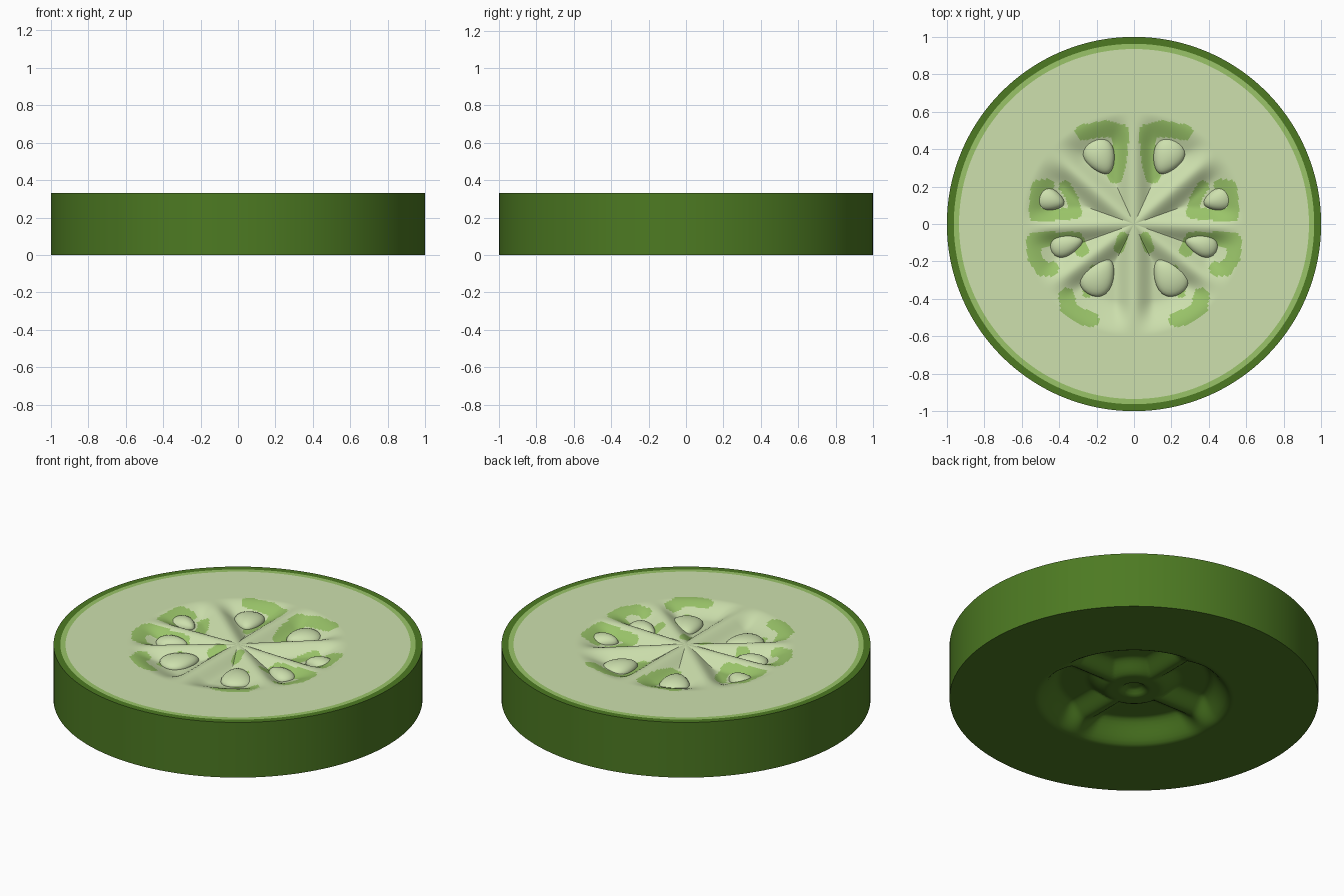
import bpy, bmesh, math
from mathutils import Vector

if "Cube" in bpy.data.objects:
    bpy.data.objects.remove(bpy.data.objects["Cube"])

TOP, SEGS = 0.33, 220


def material(name, rgb):
    m = bpy.data.materials.new(name)
    m.diffuse_color = (*rgb, 1)
    m.use_nodes = True
    m.node_tree.nodes["Principled BSDF"].inputs["Base Color"].default_value = m.diffuse_color
    return m


SKIN = material("skin_green", (0.074, 0.195, 0.016))
LIGHT = material("light_green", (0.32, 0.55, 0.14))
FLESH = material("pale_flesh", (0.61, 0.745, 0.42))


def smooth(a, b, x):
    t = max(0.0, min(1.0, (x - a) / (b - a)))
    return t * t * (3 - 2 * t)


def finish(name, bm, mats, angle=40):
    me = bpy.data.meshes.new(name)
    bm.to_mesh(me)
    bm.free()
    ob = bpy.data.objects.new(name, me)
    bpy.context.collection.objects.link(ob)
    for m in mats:
        me.materials.append(m)
    bpy.ops.object.select_all(action='DESELECT')
    ob.select_set(True)
    bpy.context.view_layer.objects.active = ob
    bpy.ops.object.shade_smooth_by_angle(angle=math.radians(angle))
    return ob


def polar_sheet(name, rows, mats, flip=False, rule=None):
    """Rows of (radius, height function of x and y), first row is the centre."""
    bm = bmesh.new()
    centre = bm.verts.new((0, 0, rows[0][1](0, 0)))
    rings = []
    for r, h in rows[1:]:
        ring = []
        for j in range(SEGS):
            a = math.tau * j / SEGS
            x, y = r * math.cos(a), r * math.sin(a)
            ring.append(bm.verts.new((x, y, h(x, y))))
        rings.append(ring)
    faces = []
    for j in range(SEGS):
        k = (j + 1) % SEGS
        faces.append([centre, rings[0][j], rings[0][k]])
        for a, b in zip(rings, rings[1:]):
            faces.append([a[j], b[j], b[k], a[k]])
    for f in faces:
        face = bm.faces.new(f[::-1] if flip else f)
        if rule:
            face.material_index = rule(face.calc_center_median())
    return finish(name, bm, mats)


# Walls between the seed chambers (degrees, right half; left is mirrored)
WALLS = [math.radians(d) for d in (-90, -37, -2, 41, 90)]


def flesh_height(x, y):
    r = math.hypot(x, y)
    a = math.atan2(y, abs(x))
    gap = min(abs(a - w) for w in WALLS) * r
    pit = smooth(0.0, 0.11, gap) * (1 - smooth(0.42, 0.6, r))
    return TOP - 0.05 * pit


# Green marks round the seeds: half width and path (right half)
MARKS = [
    (0.043, [(0.27, 0.49), (0.15, 0.51), (0.07, 0.49), (0.08, 0.35), (0.10, 0.26)]),
    (0.032, [(0.46, 0.21), (0.52, 0.20), (0.53, 0.05), (0.40, 0.05), (0.31, 0.06), (0.33, 0.14), (0.37, 0.20)]),
    (0.038, [(0.28, -0.14), (0.31, -0.08), (0.42, -0.08), (0.54, -0.09), (0.53, -0.18), (0.49, -0.24), (0.44, -0.24)]),
    (0.042, [(0.36, -0.38), (0.35, -0.45), (0.29, -0.49), (0.23, -0.51)]),
    (0.025, [(0.25, -0.37), (0.24, -0.30), (0.21, -0.24)]),
    (0.028, [(0.06, -0.07), (0.08, -0.13)]),
]


def path_distance(p, path):
    best = 9
    for a, b in zip(path, path[1:]):
        a, b = Vector(a), Vector(b)
        t = max(0, min(1, (p - a).dot(b - a) / (b - a).length_squared))
        best = min(best, (p - a - (b - a) * t).length)
    return best


def flesh_colour(c):
    r = math.hypot(c.x, c.y)
    if r > 0.935:
        return 1
    if r > 0.66:
        return 0
    p = Vector((abs(c.x), c.y))
    return int(any(path_distance(p, path) < w for w, path in MARKS))


# Cut face with seed chambers and a light border ring
flesh_rows = [(0.65 * i / 80, flesh_height) for i in range(81)]
flesh_rows += [(r, flesh_height) for r in (0.8, 0.935, 0.963)]
polar_sheet("cut_flesh", flesh_rows, [FLESH, LIGHT], rule=flesh_colour)


# Skin: hollowed underside with four ribs and a hub, straight wall and top rim
def under_height(x, y):
    r = math.hypot(x, y)
    off_axis = min(abs(x), abs(y))
    rib = 1 - smooth(0.0, 0.12, off_axis)
    hub = 1 - smooth(0.14, 0.26, r)
    solid = max(rib, hub)
    dent = 0.03 * (1 - smooth(0.03, 0.08, r))
    return 0.12 * (1 - smooth(0.40, 0.53, r)) * (1 - 0.55 * solid) + dent


def level(z):
    return lambda x, y: z


skin_rows = [(0.6 * i / 40, under_height) for i in range(41)]
skin_rows += [(1, level(0)), (1, level(TOP)), (0.963, level(TOP))]
polar_sheet("skin", skin_rows, [SKIN], flip=True)

# Seeds: teardrops pointing at the middle, mirrored left and right
SEEDS = [(0.18, 0.36, 0.10, 0.08), (0.45, 0.13, 0.08, 0.06),
         (0.36, -0.11, 0.09, 0.06), (0.19, -0.28, 0.11, 0.085)]
for n, (sx, sy, length, width) in enumerate(SEEDS):
    for side, label in ((1, "right"), (-1, "left")):
        bm = bmesh.new()
        bmesh.ops.create_uvsphere(bm, u_segments=24, v_segments=14, radius=1)
        ang = math.atan2(sy, sx * side)
        for v in bm.verts:
            u = v.co.x * length
            w = v.co.y * width * (1 + 0.3 * v.co.x)
            v.co = (sx * side + u * math.cos(ang) - w * math.sin(ang),
                    sy + u * math.sin(ang) + w * math.cos(ang),
                    0.28 + 0.042 * v.co.z)
        finish(f"seed_{label}_{n + 1}", bm, [FLESH], 60)
